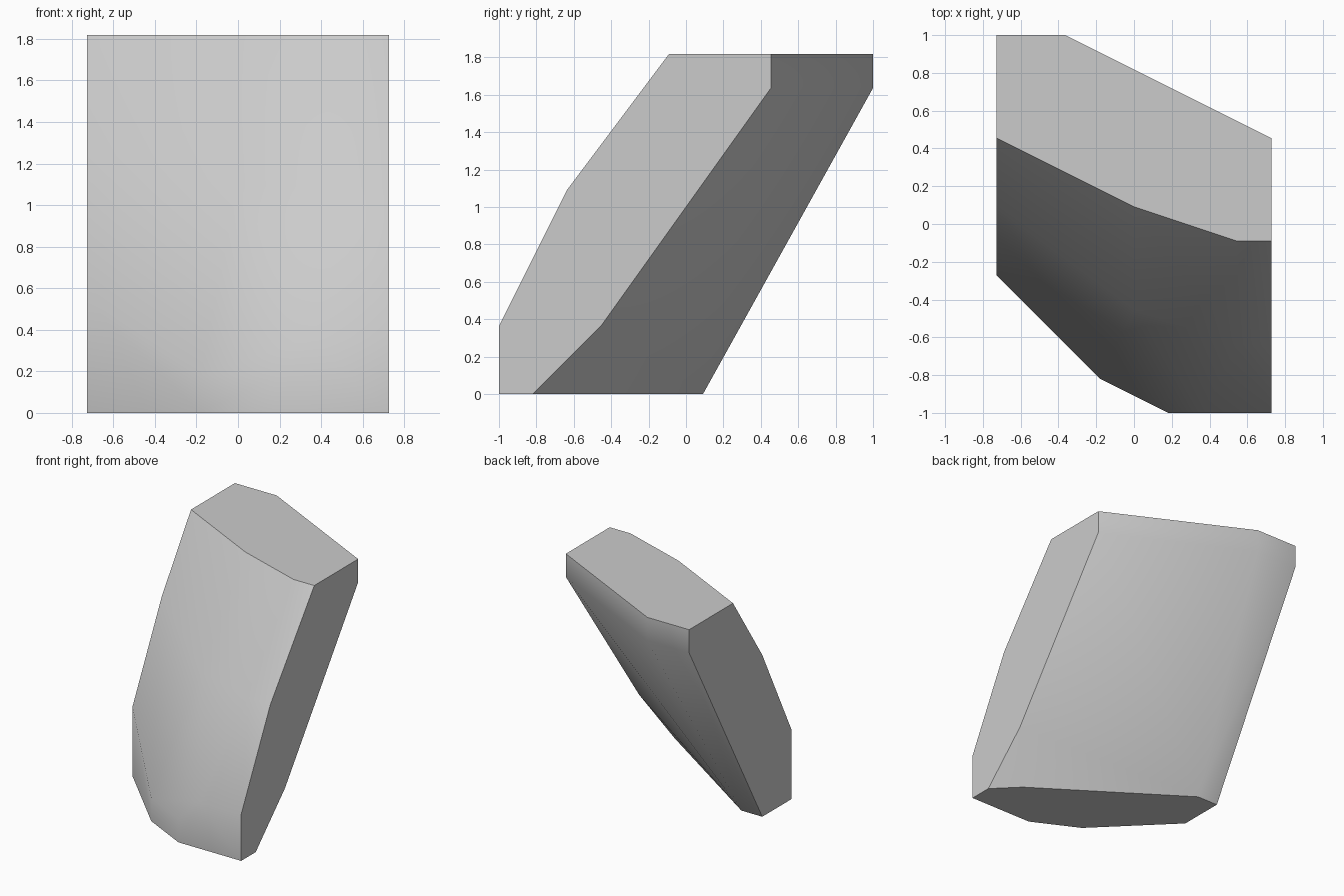
import bpy, bmesh, math

cube = bpy.data.objects.get("Cube")
if cube:
    bpy.data.objects.remove(cube, do_unlink=True)

U = 2 / 11  # grid step: the block is 8 x 11 x 10 steps


def place(x, y, z):
    return ((x - 4) * U, (y - 5.5) * U, z * U)


# Flat outlines of the slanted stone, in grid steps
base = [(8, 0), (5, 0), (3, 1), (0, 4), (0, 6), (1, 6), (7, 2), (8, 1)]
crown = [(0, 11), (2, 11), (8, 8), (8, 5), (7, 5), (4, 6), (0, 8)]
back_lip = [(0, 11), (2, 11), (8, 8)]
# Corners of the side faces, the chipped front foot and the front bulge
side_corners = [(8, 0, 2), (8, 2, 6), (8, 3, 2), (0, 4, 3), (0, 6, 7)]
foot_corners = [(5, 0, 1), (6, 0, 2), (3, 1, 1), (4, 1, 2)]
front_bulge = [(4, 3, 6), (7, 2, 6)]

points = [(x, y, 0) for x, y in base]
points += [(x, y, 10) for x, y in crown]
points += [(x, y, 9) for x, y in back_lip]
points += side_corners + foot_corners + front_bulge

# Wrap the corners in a convex skin and merge its flat areas
bm = bmesh.new()
for p in points:
    bm.verts.new(place(*p))
bmesh.ops.convex_hull(bm, input=bm.verts[:])
bmesh.ops.dissolve_limit(bm, angle_limit=math.radians(0.5),
                         verts=bm.verts[:], edges=bm.edges[:])
bmesh.ops.recalc_face_normals(bm, faces=bm.faces[:])
mesh = bpy.data.meshes.new("stone_block")
bm.to_mesh(mesh)
bm.free()

stone = bpy.data.objects.new("stone_block", mesh)
bpy.context.collection.objects.link(stone)

# Plain grey stone
grey = bpy.data.materials.new("light_grey")
grey.use_nodes = True
colour = (0.6, 0.6, 0.6, 1)
grey.diffuse_color = colour
grey.node_tree.nodes["Principled BSDF"].inputs["Base Color"].default_value = colour
mesh.materials.append(grey)

# Soft front and back, crisp rims
bpy.ops.object.select_all(action="DESELECT")
stone.select_set(True)
bpy.context.view_layer.objects.active = stone
bpy.ops.object.shade_smooth_by_angle(angle=math.radians(40))
